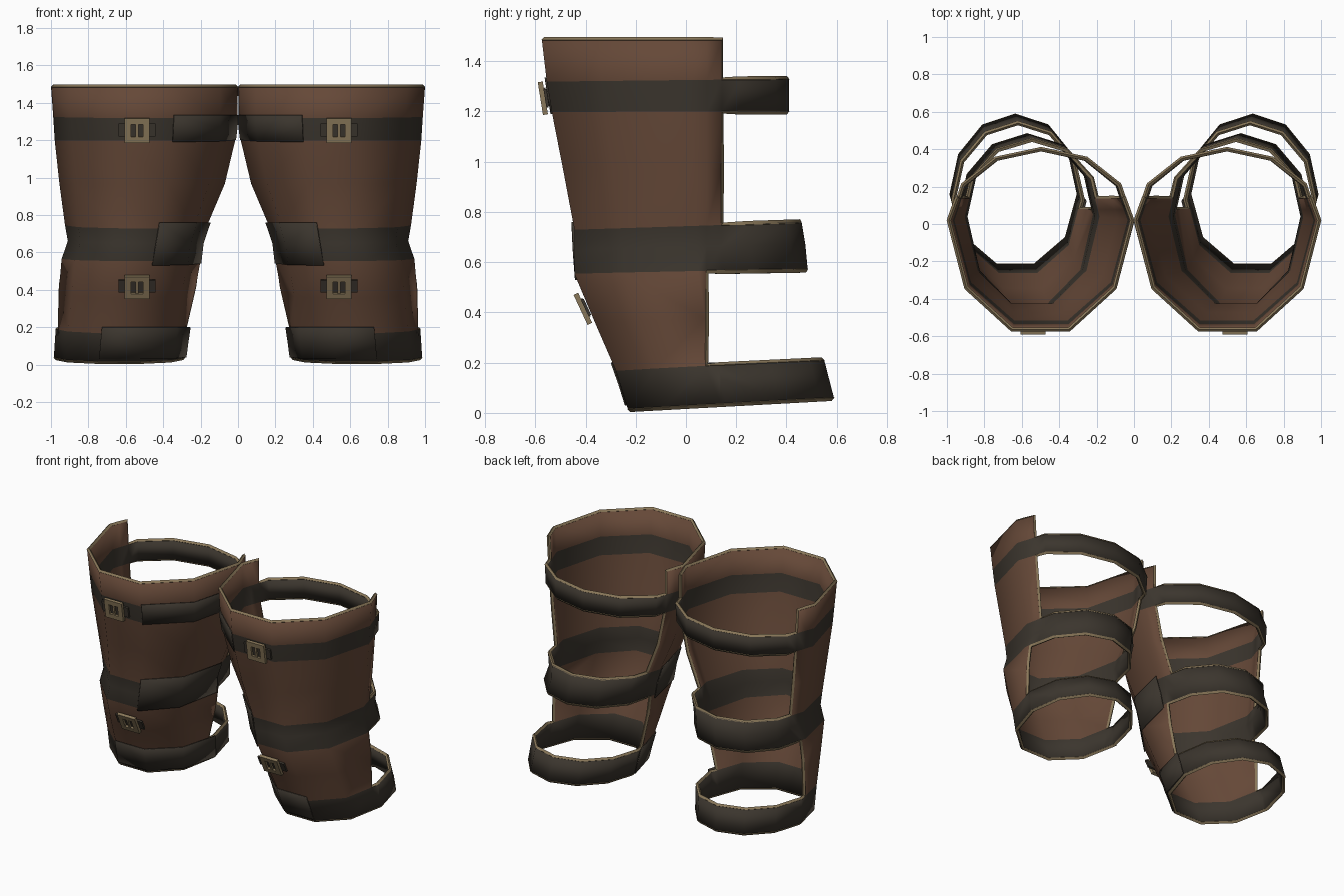
import bpy, bmesh, math
from mathutils import Vector, Matrix

cube = bpy.data.objects.get("Cube")
if cube:
    bpy.data.objects.remove(cube, do_unlink=True)


def material(name, colour):
    m = bpy.data.materials.new(name)
    m.use_nodes = True
    m.diffuse_color = (*colour, 1)
    bsdf = m.node_tree.nodes["Principled BSDF"]
    bsdf.inputs["Base Color"].default_value = (*colour, 1)
    bsdf.inputs["Roughness"].default_value = 0.8
    return m


LEATHER = material("brown leather", (0.13, 0.065, 0.039))
STRAP = material("dark strap", (0.044, 0.036, 0.027))
TRIM = material("tan trim", (0.25, 0.185, 0.1))

# Leg profile: height, inner x, outer x, front y, widest y, back y
PROFILE = [
    (0.01, 0.285, 0.985, -0.23, 0.16, 0.59),
    (0.17, 0.265, 0.975, -0.28, 0.13, 0.55),
    (0.55, 0.20, 0.945, -0.445, 0.05, 0.485),
    (0.65, 0.19, 0.91, -0.445, 0.04, 0.475),
    (0.73, 0.165, 0.925, -0.445, 0.04, 0.46),
    (0.97, 0.07, 0.955, -0.49, 0.03, 0.43),
    (1.20, 0.015, 0.98, -0.535, 0.02, 0.41),
    (1.32, 0.004, 0.988, -0.555, 0.02, 0.41),
    (1.49, 0.0, 1.0, -0.575, 0.02, 0.39),
]
ANGLES = [-90, -54, -18, 18, 54, 90, 120, 150, 180, 210, 240]
FRONT_SCALE = 1 / math.cos(math.radians(18))


def profile_at(z):
    for a, b in zip(PROFILE, PROFILE[1:]):
        if z <= b[0]:
            break
    t = (z - a[0]) / (b[0] - a[0])
    return [p + (q - p) * t for p, q in zip(a, b)]


def ring(bm, z, rise, grow):
    """One cross-section, rising towards the back."""
    _, x0, x1, front, mid, back = profile_at(z)
    verts = []
    for deg in ANGLES:
        s, c = math.sin(math.radians(deg)), math.cos(math.radians(deg))
        x = (x0 + x1) / 2 + ((x1 - x0) / 2 + grow) * s
        if c > 0.01:
            y = mid - (mid - front + grow) * c * FRONT_SCALE
        else:
            y = mid - (back - mid + grow) * c
        verts.append(bm.verts.new((x, y, z + rise * (y - front) / (back - front))))
    return verts


def tube(rows, grow):
    """Rows are (height, rise at back, material index of the band above)."""
    bm = bmesh.new()
    rings = [ring(bm, z, rise, grow) for z, rise, _ in rows]
    n = len(ANGLES)
    for lo, hi, row in zip(rings, rings[1:], rows):
        for i in range(n):
            j = (i + 1) % n
            bm.faces.new((lo[i], lo[j], hi[j], hi[i])).material_index = row[2]
    return bm


def finish(bm, name, mats, thickness=0):
    bm.normal_update()
    mesh = bpy.data.meshes.new(name)
    bm.to_mesh(mesh)
    bm.free()
    obj = bpy.data.objects.new(name, mesh)
    bpy.context.collection.objects.link(obj)
    for m in mats:
        mesh.materials.append(m)
    if thickness:
        sol = obj.modifiers.new("thickness", "SOLIDIFY")
        sol.thickness = thickness
        sol.offset = 0
        sol.material_offset_rim = 2 if len(mats) > 2 else 0
    return obj


def select(obj):
    bpy.ops.object.select_all(action="DESELECT")
    obj.select_set(True)
    bpy.context.view_layer.objects.active = obj


def smooth(obj):
    select(obj)
    bpy.ops.object.shade_smooth_by_angle(angle=math.radians(50))


def mirror(obj):
    mod = obj.modifiers.new("other leg", "MIRROR")
    mod.use_mirror_merge = False


# Shell with straps: a full tube, opened at the back between the straps
bm = tube([(0.015, 0.045, 1), (0.17, 0.04, 0), (0.36, 0.03, 0), (0.555, 0.015, 1),
           (0.65, 0.02, 1), (0.73, 0.03, 0), (0.97, 0, 0), (1.2, 0, 1),
           (1.32, 0.01, 0), (1.485, 0, 0)], -0.01)
for cut in (0.08, 0.14):
    bmesh.ops.bisect_plane(bm, geom=bm.verts[:] + bm.edges[:] + bm.faces[:],
                           plane_co=(0, cut, 0), plane_no=(0, 1, 0))
open_faces = []
for f in bm.faces:
    c = f.calc_center_median()
    if f.material_index == 0 and c.y > (0.14 if c.z > 0.65 else 0.08):
        open_faces.append(f)
bmesh.ops.delete(bm, geom=open_faces, context="FACES")

# Beaded edging along every open edge
bead = bm.copy()
inner = [e for e in bead.edges if not e.is_boundary]
bmesh.ops.delete(bead, geom=inner, context="EDGES")
bmesh.ops.delete(bead, geom=bead.faces[:], context="FACES_ONLY")
shell = finish(bm, "leg_guard_shell", [LEATHER, STRAP, TRIM, TRIM], 0.02)
mirror(shell)
smooth(shell)

edging = finish(bead, "edge_trim", [])
select(edging)
bpy.ops.object.convert(target="CURVE")
edging = bpy.context.view_layer.objects.active
edging.data.bevel_depth = 0.012
edging.data.bevel_resolution = 0
bpy.ops.object.convert(target="MESH")
edging = bpy.context.view_layer.objects.active
edging.data.materials.clear()
edging.data.materials.append(TRIM)
mirror(edging)
smooth(edging)

# Wider overlapping strap ends on the inner front
for name, low, high, last in (("ankle", 0.03, 0.2, 2), ("knee", 0.53, 0.76, 1),
                              ("thigh", 1.19, 1.335, 1)):
    bm = tube([(low, 0.02, 0), ((low + high) / 2, 0.01, 0), (high, 0, 0)], 0.004)
    bm.faces.ensure_lookup_table()
    n = len(ANGLES)
    spare = [f for k, f in enumerate(bm.faces[:]) if k % n > last]
    bmesh.ops.delete(bm, geom=spare, context="FACES")
    overlap = finish(bm, name + "_strap_overlap", [STRAP], 0.006)
    mirror(overlap)
    smooth(overlap)


# Buckles lying on the front of the shell
def buckle(name, z, y, tilt):
    bm = bmesh.new()
    # centre x, centre z, width, height, depth, offset outwards, material
    parts = [(0, 0, 0.2, 0.07, 0.012, 0, 1), (0, 0, 0.08, 0.08, 0.012, 0.004, 1),
             (0, 0, 0.014, 0.09, 0.012, 0.017, 0)]
    for s in (-1, 1):
        parts.append((s * 0.05, 0, 0.034, 0.132, 0.02, 0.014, 0))
        parts.append((0, s * 0.05, 0.066, 0.032, 0.02, 0.014, 0))
    for x, h, wide, high, deep, out, mat in parts:
        m = Matrix.Translation((x, -out, h)) @ Matrix.Diagonal((wide, deep, high, 1))
        made = bmesh.ops.create_cube(bm, size=1, matrix=m)
        for f in {f for v in made["verts"] for f in v.link_faces}:
            f.material_index = mat
    bm.transform(Matrix.Translation((0.54, y, z)) @ Matrix.Rotation(tilt, 4, "X"))
    mirror(finish(bm, name, [TRIM, STRAP]))


buckle("thigh_buckle", 1.255, -0.556, math.radians(9))
buckle("shin_buckle", 0.42, -0.398, math.radians(25))
